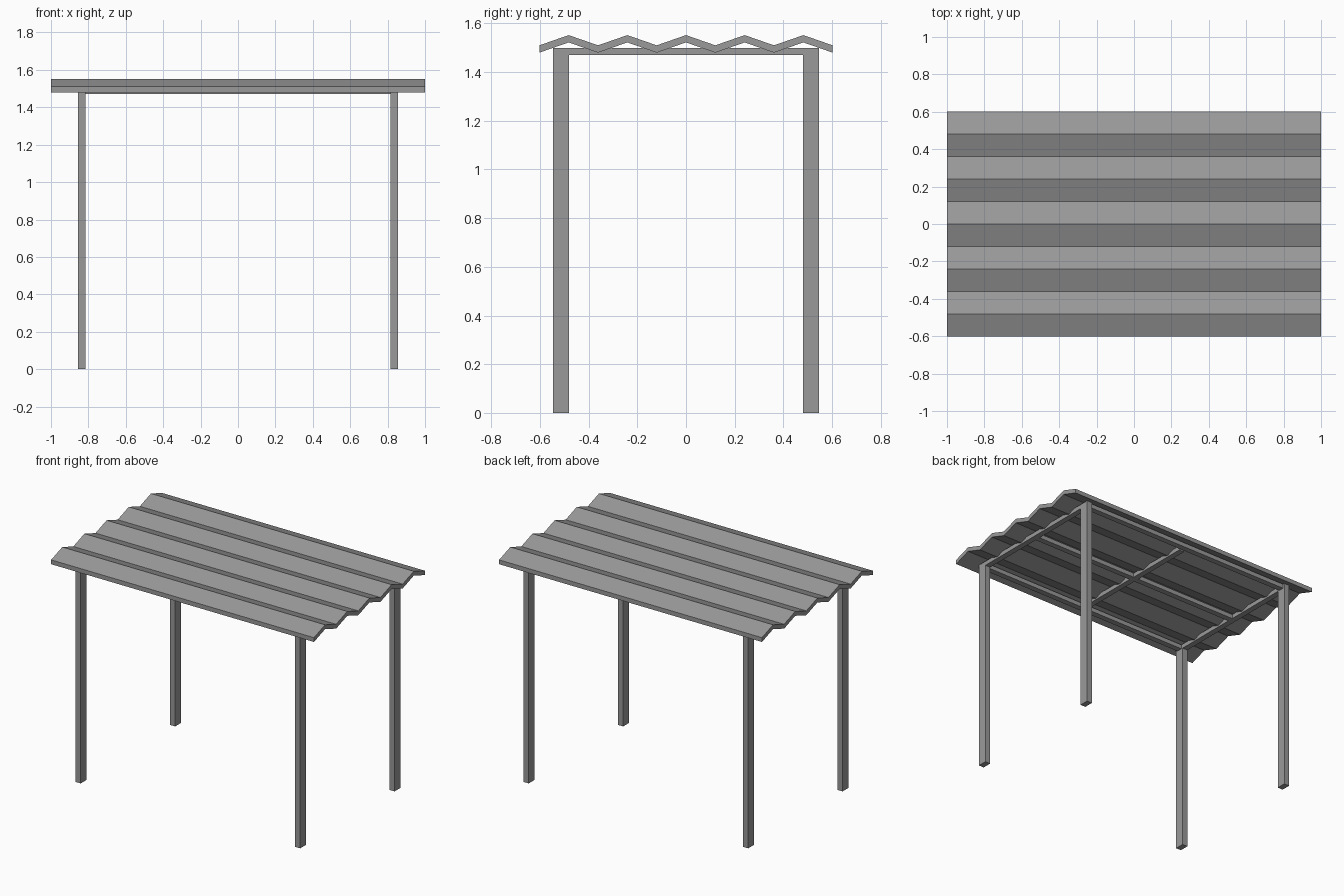
import bpy
import bmesh

cube = bpy.data.objects.get("Cube")
if cube:
    bpy.data.objects.remove(cube, do_unlink=True)

# Single grey metal colour
metal = bpy.data.materials.new("grey_metal")
metal.use_nodes = True
GREY = (0.32, 0.32, 0.32, 1)
metal.diffuse_color = GREY
metal.node_tree.nodes["Principled BSDF"].inputs["Base Color"].default_value = GREY


def finish(name, bm):
    bmesh.ops.recalc_face_normals(bm, faces=bm.faces)
    mesh = bpy.data.meshes.new(name)
    bm.to_mesh(mesh)
    bm.free()
    mesh.materials.append(metal)
    obj = bpy.data.objects.new(name, mesh)
    bpy.context.collection.objects.link(obj)
    return obj


def box(name, centre, size):
    bm = bmesh.new()
    bmesh.ops.create_cube(bm, size=1)
    bmesh.ops.scale(bm, vec=size, verts=bm.verts)
    bmesh.ops.translate(bm, vec=centre, verts=bm.verts)
    return finish(name, bm)


POST_X, POST_Y = 0.835, 0.513
POST_W, POST_D = 0.04, 0.065
POST_TOP, BEAM_H = 1.5, 0.03
BEAM_Z = POST_TOP - BEAM_H / 2

# Four corner posts
for side, x in (("right", -POST_X), ("left", POST_X)):
    for end, y in (("front", -POST_Y), ("back", POST_Y)):
        box(f"{end}_{side}_post", (x, y, POST_TOP / 2), (POST_W, POST_D, POST_TOP))

# Cross beams running front to back
inner_y = 2 * POST_Y - POST_D
for name, x in (("right", -POST_X), ("middle", 0), ("left", POST_X)):
    box(f"{name}_cross_beam", (x, 0, BEAM_Z), (POST_W, inner_y, BEAM_H))

# Long rails running side to side
inner_x = 2 * POST_X - POST_W
for name, y in (("front", -POST_Y), ("middle", 0), ("back", POST_Y)):
    box(f"{name}_rail", (0, y, BEAM_Z), (inner_x, POST_W, BEAM_H))

# Corrugated roof sheet: a zigzag profile with thickness, extruded along x
FOLDS, DEPTH, THICK = 10, 1.205, 0.03
LOW, HIGH = 1.48, 1.522
zigzag = [(DEPTH * (i / FOLDS - 0.5), HIGH if i % 2 else LOW) for i in range(FOLDS + 1)]
bm = bmesh.new()
rows = [[bm.verts.new((-1, y, z + dz)) for y, z in zigzag] for dz in (0, THICK)]
bottom, top = rows
for i in range(FOLDS):
    bm.faces.new((bottom[i], bottom[i + 1], top[i + 1], top[i]))
extruded = bmesh.ops.extrude_face_region(bm, geom=bm.faces[:], use_keep_orig=True)
moved = [v for v in extruded["geom"] if isinstance(v, bmesh.types.BMVert)]
bmesh.ops.translate(bm, vec=(2, 0, 0), verts=moved)
# Remove the hidden walls between neighbouring folds
inner = [f for f in bm.faces if abs(f.normal.x) < 0.5 and any(len(e.link_faces) > 2 for e in f.edges)
         and all(abs(v.co.y - f.verts[0].co.y) < 1e-4 for v in f.verts)
         and abs(f.verts[0].co.y) < DEPTH / 2 - 0.01]
bmesh.ops.delete(bm, geom=inner, context="FACES_ONLY")
finish("corrugated_roof", bm)
